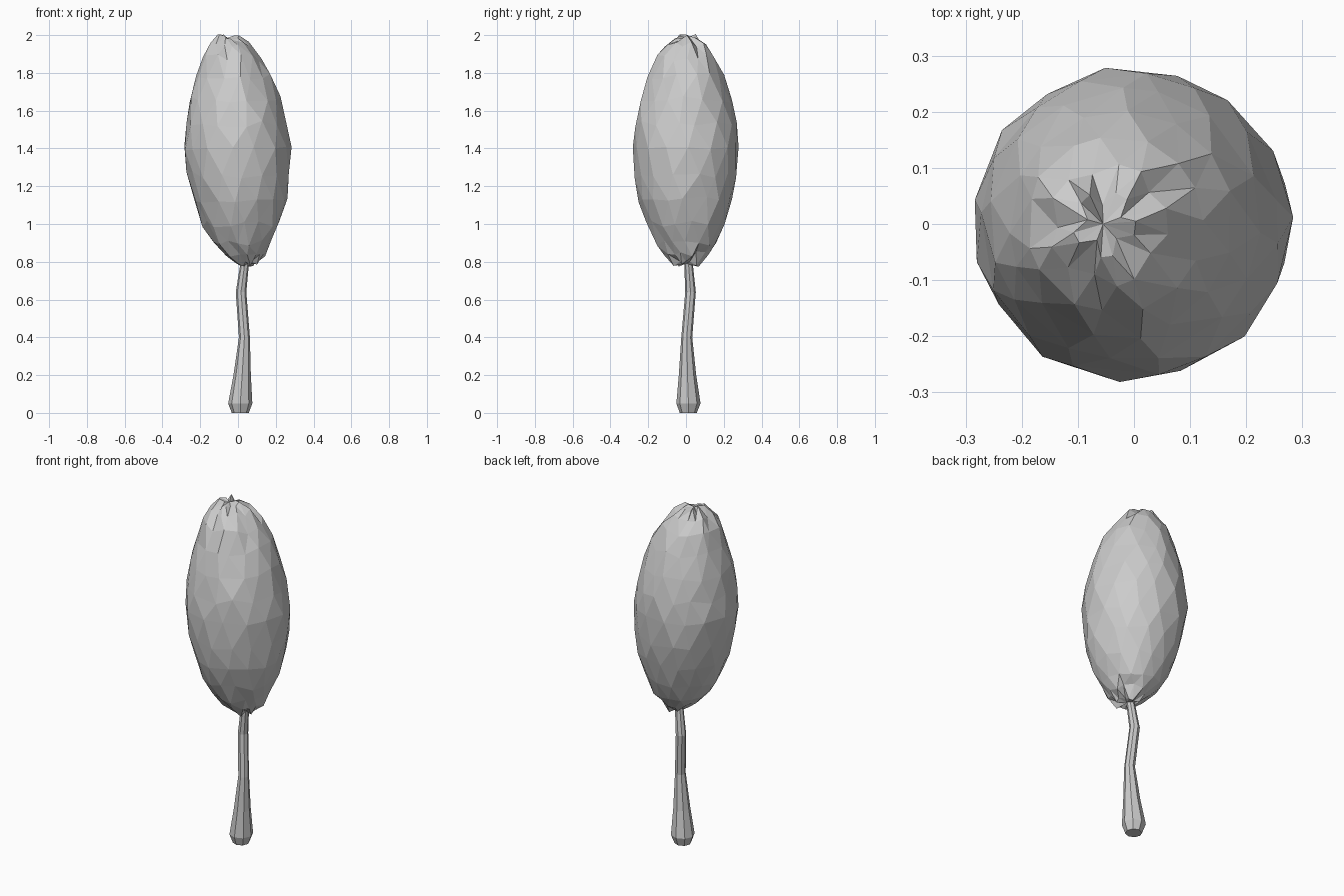
import bpy, bmesh, math, random

if "Cube" in bpy.data.objects:
    bpy.data.objects.remove(bpy.data.objects["Cube"])

random.seed(7)


def loft(name, rings, sides, jitter=0.0, stagger=False, creases=None, tips=None):
    """Skin elliptical rings (z, cx, cy, rx, ry); optional pole tips close the ends."""
    bm = bmesh.new()
    levels = []
    for i, (z, cx, cy, rx, ry) in enumerate(rings):
        ring = []
        for j in range(sides):
            a = 2 * math.pi * (j + (0.5 * (i % 2) if stagger else 0)) / sides
            a += random.uniform(-4, 4) * jitter
            k = 1 + random.uniform(-1, 1) * jitter
            dz = random.uniform(-1, 1) * jitter * 0.8
            if creases and i in creases and j % 3 == 1:
                k *= creases[i]
            ring.append(bm.verts.new((cx + rx * k * math.cos(a),
                                      cy + ry * k * math.sin(a), z + dz)))
        levels.append(ring)
    for i in range(len(levels) - 1):
        lo, hi = levels[i], levels[i + 1]
        for j in range(sides):
            n = (j + 1) % sides
            if not stagger:
                bm.faces.new((lo[j], lo[n], hi[n], hi[j]))
            elif i % 2 == 0:
                bm.faces.new((lo[j], lo[n], hi[j]))
                bm.faces.new((lo[n], hi[n], hi[j]))
            else:
                bm.faces.new((lo[j], lo[n], hi[n]))
                bm.faces.new((lo[j], hi[n], hi[j]))
    for ring, tip in zip((levels[0], levels[-1]), tips or (None, None)):
        if tip is None:
            bm.faces.new(ring)
        else:
            v = bm.verts.new(tip)
            for j in range(sides):
                bm.faces.new((ring[j], ring[(j + 1) % sides], v))
    bmesh.ops.recalc_face_normals(bm, faces=bm.faces)
    mesh = bpy.data.meshes.new(name)
    bm.to_mesh(mesh)
    bm.free()
    obj = bpy.data.objects.new(name, mesh)
    bpy.context.collection.objects.link(obj)
    return obj


# Bent trunk, flared at the foot and running up into the foliage
loft("trunk", [
    (0.00, 0.012, 0.012, 0.045, 0.045),
    (0.05, 0.012, 0.013, 0.064, 0.064),
    (0.20, 0.022, 0.008, 0.046, 0.046),
    (0.40, 0.034, 0.004, 0.029, 0.029),
    (0.64, 0.016, 0.024, 0.028, 0.028),
    (0.78, 0.034, 0.014, 0.023, 0.023),
    (0.86, 0.045, 0.010, 0.020, 0.020),
], 8)

# Faceted leaning foliage with pinched folds near both poles
loft("foliage", [
    (0.79, 0.045, 0.000, 0.060, 0.070),
    (0.84, 0.035, 0.000, 0.112, 0.116),
    (0.90, 0.022, 0.002, 0.152, 0.160),
    (1.00, 0.015, 0.000, 0.203, 0.208),
    (1.13, 0.012, 0.000, 0.246, 0.248),
    (1.26, 0.004, 0.000, 0.272, 0.272),
    (1.40, -0.002, 0.000, 0.284, 0.281),
    (1.53, -0.007, 0.000, 0.269, 0.268),
    (1.66, -0.015, 0.000, 0.240, 0.243),
    (1.78, -0.024, 0.000, 0.200, 0.203),
    (1.88, -0.034, 0.000, 0.158, 0.158),
    (1.95, -0.045, 0.000, 0.107, 0.110),
    (1.988, -0.052, 0.000, 0.056, 0.060),
], 15, jitter=0.022, stagger=True,
    creases={0: 0.6, 1: 0.88, 11: 0.85, 12: 0.55},
    tips=((0.05, 0.0, 0.79), (-0.055, 0.0, 1.985)))
